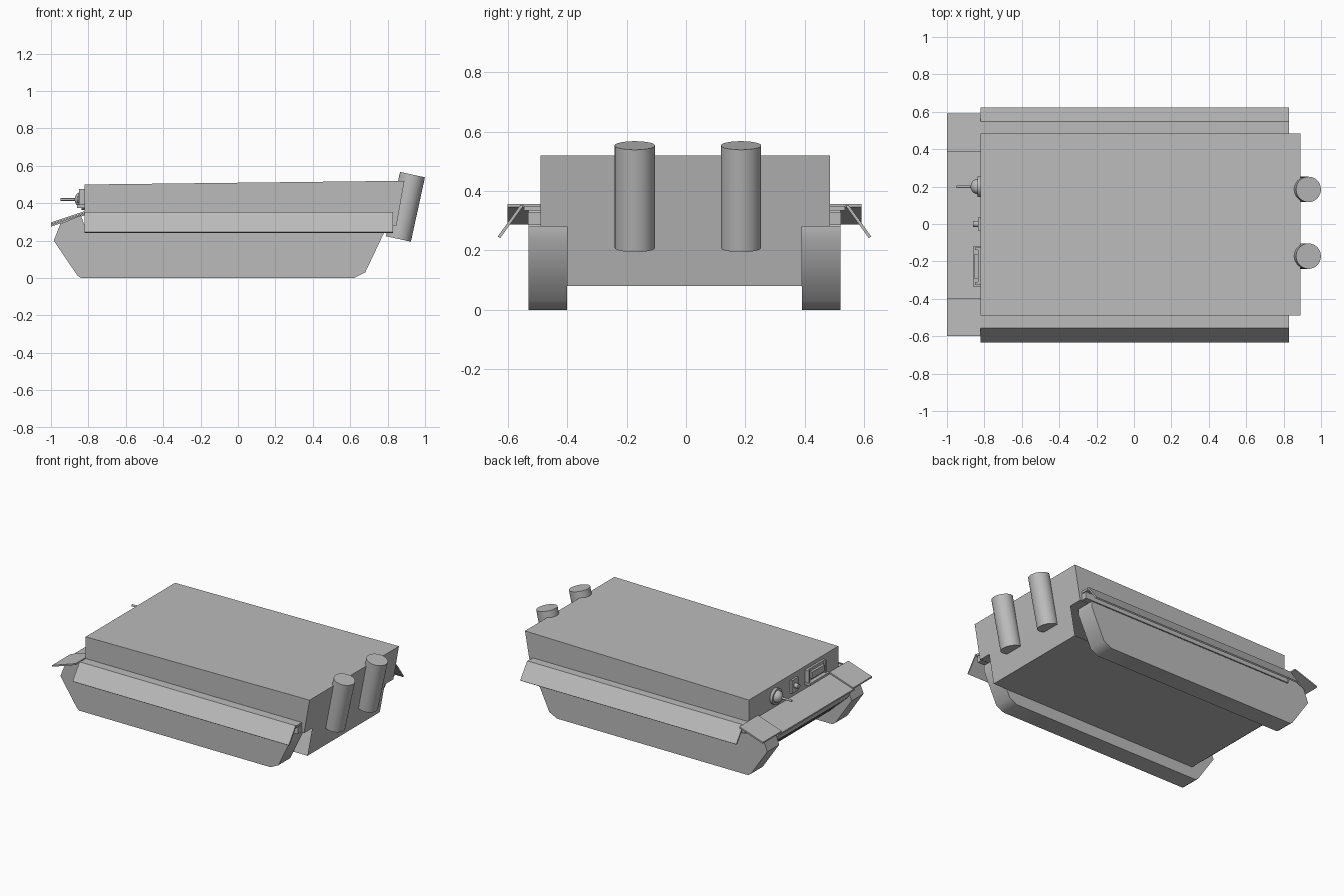
import bpy, bmesh, math
from mathutils import Vector

cube = bpy.data.objects.get("Cube")
if cube:
    bpy.data.objects.remove(cube, do_unlink=True)

GREY = (0.5, 0.5, 0.5, 1)
mat = bpy.data.materials.new("plain grey")
mat.use_nodes = True
mat.diffuse_color = GREY
mat.node_tree.nodes["Principled BSDF"].inputs["Base Color"].default_value = GREY


def finish(name, bm, smooth=None, solid=True):
    if solid:
        bmesh.ops.recalc_face_normals(bm, faces=bm.faces)
    me = bpy.data.meshes.new(name)
    bm.to_mesh(me)
    bm.free()
    me.materials.append(mat)
    ob = bpy.data.objects.new(name, me)
    bpy.context.collection.objects.link(ob)
    if smooth:
        bpy.ops.object.select_all(action='DESELECT')
        ob.select_set(True)
        bpy.context.view_layer.objects.active = ob
        bpy.ops.object.shade_smooth_by_angle(angle=math.radians(smooth))
    return ob


def prism(name, profile, y0, y1, smooth=None):
    """Side profile in (x, z), extruded from y0 to y1."""
    bm = bmesh.new()
    face = bm.faces.new([bm.verts.new((x, y0, z)) for x, z in profile])
    new = bmesh.ops.extrude_face_region(bm, geom=[face])["geom"]
    bmesh.ops.translate(bm, vec=(0, y1 - y0, 0),
                        verts=[g for g in new if isinstance(g, bmesh.types.BMVert)])
    return finish(name, bm, smooth)


def box(name, x0, x1, y0, y1, z0, z1):
    return prism(name, [(x0, z0), (x1, z0), (x1, z1), (x0, z1)], y0, y1)


def slab(name, a, b, y0, y1, t=0.01):
    """Thin plate following the line a-b in (x, z)."""
    return prism(name, [a, b, (b[0], b[1] - t), (a[0], a[1] - t)], y0, y1)


def rod(name, a, b, r0, r1=None, sides=32):
    a, b = Vector(a), Vector(b)
    bm = bmesh.new()
    bmesh.ops.create_cone(bm, cap_ends=True, segments=sides, radius1=r0,
                          radius2=r0 if r1 is None else r1, depth=(b - a).length)
    bm.transform((b - a).to_track_quat('Z', 'Y').to_matrix().to_4x4())
    bmesh.ops.translate(bm, verts=bm.verts, vec=(a + b) / 2)
    return finish(name, bm, 40)


# Upper hull with a sloping rear wall
prism("upper_hull", [(-0.82, 0.28), (0.847, 0.28), (0.89, 0.52), (-0.82, 0.50)], -0.49, 0.485)

# Lower hull: open-sided belly, rear plate and bow
bm = bmesh.new()
line = [(0.847, 0.28), (0.81, 0.08), (-0.35, 0.08), (-0.81, 0.08), (-0.96, 0.22), (-0.985, 0.28)]
rows = [[bm.verts.new((x, y, z)) for y in (-0.4, 0.39)] for x, z in line]
for p, q in zip(rows, rows[1:]):
    bm.faces.new((p[0], q[0], q[1], p[1]))
finish("lower_hull", bm, solid=False)

# Front deck and cooling slats on the bow
slab("front_deck", (-1.0, 0.285), (-0.82, 0.345), -0.41, 0.40)
for i in range(4):
    x, z = -0.85 - 0.034 * i, 0.125 + 0.032 * i
    box(f"bow_slat_{i + 1}", x - 0.012, x + 0.02, -0.36, 0.35, z, z + 0.012)

track = [(-0.84, 0), (0.62, 0), (0.68, 0.03), (0.78, 0.24), (0.78, 0.28),
         (-0.82, 0.28), (-0.84, 0.335), (-0.95, 0.29), (-0.985, 0.2), (-0.86, 0.015)]
for side, s in (("left", 1), ("right", -1)):
    c = -0.005                                   # hull centre line
    span = lambda a, b: sorted((c + s * a, c + s * b))
    prism(side + "_track", track, *span(0.395, 0.525), smooth=40)
    box(side + "_fender_base", -0.82, 0.83, *span(0.48, 0.527), 0.285, 0.33)
    box(side + "_fender", -0.82, 0.83, *span(0.48, 0.54), 0.335, 0.35)
    slab(side + "_front_fender", (-1.0, 0.297), (-0.82, 0.357), *span(0.39, 0.595))
    # Slanted side skirt
    bm = bmesh.new()
    section = [(0.54, 0.353), (0.552, 0.353), (0.628, 0.247), (0.62, 0.241)]
    face = bm.faces.new([bm.verts.new((-0.82, c + s * y, z)) for y, z in section])
    new = bmesh.ops.extrude_face_region(bm, geom=[face])["geom"]
    bmesh.ops.translate(bm, vec=(1.65, 0, 0),
                        verts=[g for g in new if isinstance(g, bmesh.types.BMVert)])
    finish(side + "_skirt", bm)

# Rear exhaust drums
for side, y in (("left", 0.185), ("right", -0.172)):
    rod(side + "_exhaust", (0.858, y, 0.209), (0.933, y, 0.553), 0.068)

# Ball-mounted gun
rod("gun_collar", (-0.81, 0.2, 0.42), (-0.838, 0.2, 0.42), 0.055)
bm = bmesh.new()
bmesh.ops.create_uvsphere(bm, u_segments=24, v_segments=12, radius=0.042)
bmesh.ops.translate(bm, verts=bm.verts, vec=(-0.832, 0.2, 0.42))
finish("gun_ball", bm, 40)
rod("gun_barrel", (-0.86, 0.2, 0.42), (-0.95, 0.2, 0.42), 0.007, sides=12)

# Small lamp on a backing plate
box("lamp_plate", -0.835, -0.815, -0.035, 0.035, 0.375, 0.465)
rod("lamp", (-0.83, 0, 0.42), (-0.862, 0, 0.42), 0.016, sides=16)

# Driver's visor with a raised frame
box("visor_plate", -0.835, -0.815, -0.31, -0.14, 0.39, 0.475)
box("visor_sill", -0.862, -0.815, -0.335, -0.12, 0.375, 0.392)
box("visor_flap", -0.852, -0.83, -0.295, -0.16, 0.41, 0.455)
for y in (-0.325, -0.14):
    box("visor_cheek", -0.85, -0.815, y, y + 0.015, 0.39, 0.475)
